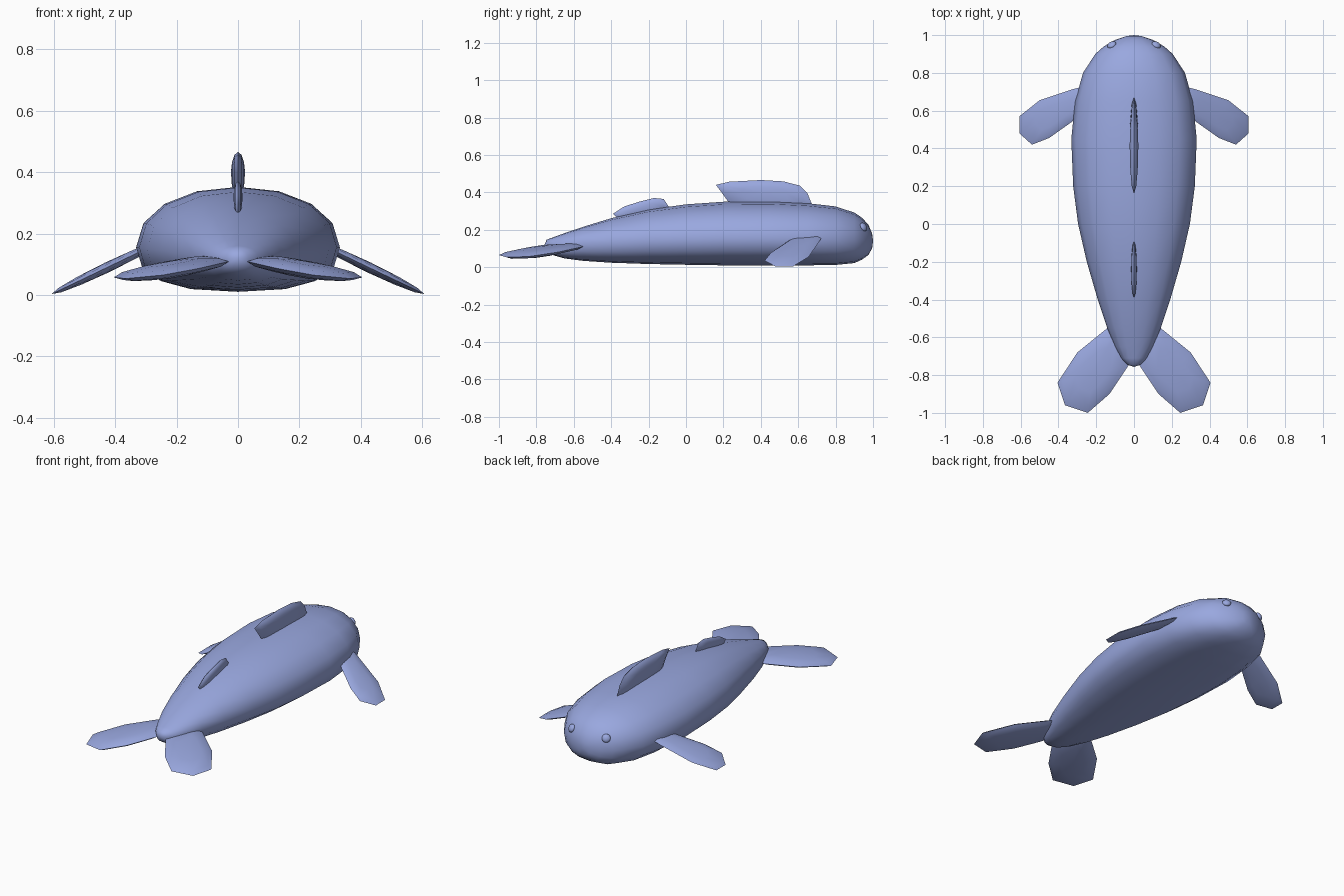
import bpy, bmesh, math
from mathutils import Vector

if "Cube" in bpy.data.objects:
    bpy.data.objects.remove(bpy.data.objects["Cube"])

blue = bpy.data.materials.new("soft blue")
blue.diffuse_color = (0.32, 0.39, 0.74, 1)
blue.use_nodes = True
blue.node_tree.nodes["Principled BSDF"].inputs["Base Color"].default_value = blue.diffuse_color


def finish(name, bm, angle=180):
    bmesh.ops.recalc_face_normals(bm, faces=bm.faces)
    mesh = bpy.data.meshes.new(name)
    bm.to_mesh(mesh)
    bm.free()
    mesh.materials.append(blue)
    obj = bpy.data.objects.new(name, mesh)
    bpy.context.collection.objects.link(obj)
    bpy.ops.object.select_all(action='DESELECT')
    obj.select_set(True)
    bpy.context.view_layer.objects.active = obj
    bpy.ops.object.shade_smooth_by_angle(angle=math.radians(angle))
    return obj


def loft(bm, rings, start=None, end=None):
    """Skin rings of equal length, closing the ends with points."""
    loops = [[bm.verts.new(p) for p in r] for r in rings]
    n = len(loops[0])
    for a, b in zip(loops, loops[1:]):
        for i in range(n):
            bm.faces.new((a[i], a[(i + 1) % n], b[(i + 1) % n], b[i]))
    for tip, ring in ((start, loops[0]), (end, loops[-1])):
        if tip:
            v = bm.verts.new(tip)
            for i in range(n):
                bm.faces.new((ring[i], ring[(i + 1) % n], v))


# Body: y, half width, underside, back, height of the widest line
sections = [
    (0.995, 0.04, 0.10, 0.18, 0.14), (0.975, 0.10, 0.065, 0.228, 0.14),
    (0.94, 0.16, 0.04, 0.265, 0.145), (0.90, 0.205, 0.022, 0.292, 0.15),
    (0.80, 0.27, 0.012, 0.325, 0.15), (0.65, 0.312, 0.01, 0.342, 0.155),
    (0.45, 0.332, 0.01, 0.352, 0.155), (0.20, 0.322, 0.01, 0.35, 0.155),
    (0.0, 0.296, 0.013, 0.336, 0.15), (-0.20, 0.25, 0.017, 0.308, 0.145),
    (-0.40, 0.192, 0.024, 0.262, 0.135), (-0.55, 0.142, 0.034, 0.216, 0.13),
    (-0.65, 0.10, 0.047, 0.182, 0.12), (-0.71, 0.068, 0.064, 0.16, 0.118),
    (-0.745, 0.035, 0.085, 0.147, 0.118)]


def section(y, w, low, high, mid, n=16):
    ring = []
    for i in range(n):
        a = 2 * math.pi * i / n
        s, c = math.sin(a), math.cos(a)
        e = 0.95 if s >= 0 else 0.8      # flatter belly
        h = high - mid if s >= 0 else mid - low
        ring.append((w * math.copysign(abs(c) ** e, c), y,
                     mid + h * math.copysign(abs(s) ** e, s)))
    return ring


bm = bmesh.new()
loft(bm, [section(*s) for s in sections], (0, 1, 0.14), (0, -0.757, 0.12))
finish("body", bm)


def fin(name, outline, thickness, normal):
    """Lens-shaped fin swelling on both sides of a flat outline."""
    pts = [Vector(p) for p in outline]
    mid = sum(pts, Vector()) / len(pts)
    n = Vector(normal).normalized()

    def ring(scale, lift):
        return [mid + (p - mid) * scale + n * lift for p in pts]
    t = thickness
    bm = bmesh.new()
    loft(bm, [ring(0.5, 0.85 * t), ring(0.85, 0.5 * t), ring(1, 0),
              ring(0.85, -0.5 * t), ring(0.5, -0.85 * t)], mid + n * t, mid - n * t)
    return finish(name, bm, 60)


# Fins along the back, outlined in y and z
front_dorsal = [(0.16, 0.44), (0.23, 0.457), (0.40, 0.466), (0.52, 0.459),
                (0.61, 0.436), (0.65, 0.395), (0.68, 0.32), (0.45, 0.30),
                (0.24, 0.33), (0.19, 0.40)]
rear_dorsal = [(-0.39, 0.286), (-0.33, 0.325), (-0.25, 0.35), (-0.17, 0.37),
               (-0.12, 0.365), (-0.09, 0.32), (-0.20, 0.28), (-0.36, 0.255)]
fin("front_dorsal_fin", [(0, y, z) for y, z in front_dorsal], 0.023, (1, 0, 0))
fin("rear_dorsal_fin", [(0, y, z) for y, z in rear_dorsal], 0.015, (1, 0, 0))

# Paired fins, outlined in x and y on a sloping plane
flipper = [(0.24, 0.735), (0.32, 0.715), (0.50, 0.655), (0.607, 0.57), (0.607, 0.48),
           (0.54, 0.42), (0.45, 0.455), (0.33, 0.54), (0.24, 0.61)]
fluke = [(0.06, -0.53), (0.14, -0.55), (0.30, -0.68), (0.405, -0.84), (0.365, -0.96),
         (0.245, -1.0), (0.13, -0.90), (0.03, -0.75)]

for side, s in (("left", -1), ("right", 1)):
    fin(side + "_flipper", [(s * x, y, 0.003 + 0.48 * (0.607 - x)) for x, y in flipper],
        0.017, (s * 0.48, 0, 1))
    fin(side + "_tail_fluke",
        [(s * x, y, 0.167 - 0.12 * x + 0.073 * y) for x, y in fluke],
        0.026, (s * 0.12, -0.073, 1))

    # Eye bead
    bm = bmesh.new()
    bmesh.ops.create_uvsphere(bm, u_segments=12, v_segments=8, radius=0.025)
    eye = finish(side + "_eye", bm)
    eye.location = (s * 0.118, 0.948, 0.215)
    eye.scale = (1, 1, 0.6)
    eye.rotation_euler = Vector((s * 0.45, 0.75, 0.45)).to_track_quat('Z', 'Y').to_euler()
